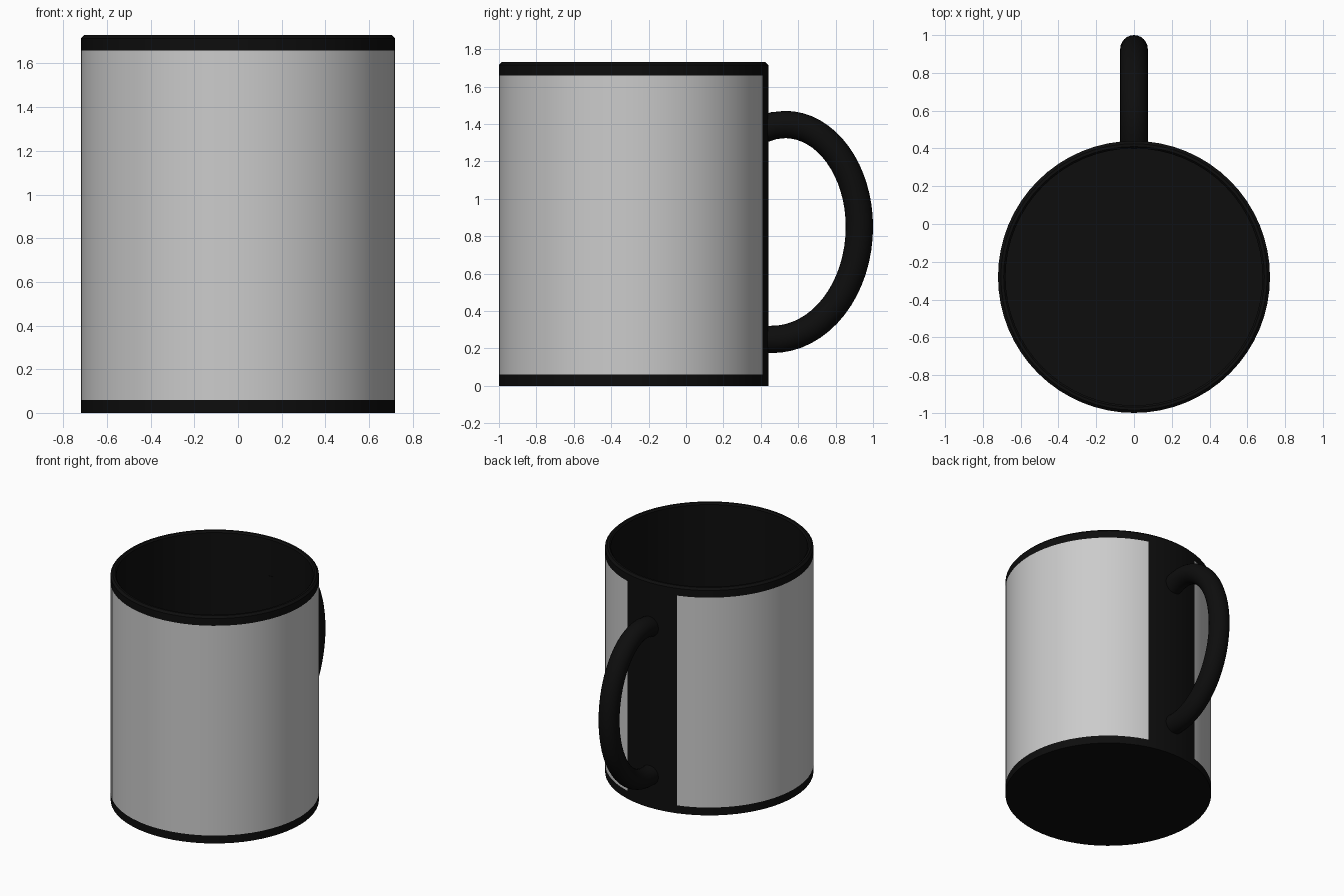
import bpy, bmesh, math
from mathutils import Vector

if "Cube" in bpy.data.objects:
    bpy.data.objects.remove(bpy.data.objects["Cube"])

def material(name, rgb):
    m = bpy.data.materials.new(name)
    m.diffuse_color = (*rgb, 1)
    m.use_nodes = True
    m.node_tree.nodes["Principled BSDF"].inputs["Base Color"].default_value = m.diffuse_color
    return m

BLACK = material("glossy black", (0.004, 0.004, 0.004))
GREY = material("light grey", (0.60, 0.60, 0.60))

def finish(name, bm, mats):
    bmesh.ops.recalc_face_normals(bm, faces=bm.faces)
    me = bpy.data.meshes.new(name)
    bm.to_mesh(me)
    bm.free()
    ob = bpy.data.objects.new(name, me)
    bpy.context.collection.objects.link(ob)
    for m in mats:
        me.materials.append(m)
    bpy.ops.object.select_all(action='DESELECT')
    ob.select_set(True)
    bpy.context.view_layer.objects.active = ob
    bpy.ops.object.shade_smooth_by_angle(angle=math.radians(35))
    return ob

def skin(bm, rings):
    """Join closed rings of vertices and cap both ends."""
    n = len(rings[0])
    for a, b in zip(rings, rings[1:]):
        for i in range(n):
            j = (i + 1) % n
            bm.faces.new((a[i], a[j], b[j], b[i]))
    bm.faces.new(rings[0])
    bm.faces.new(rings[-1])

# mug body: hollow lathe with a printed panel that leaves a strip at the handle
CY, R, H, SEG = -0.28, 0.72, 1.73, 64
profile = [(R, 0), (R, 0.06), (R, 1.66), (R, H - 0.015), (R - 0.015, H),
           (R - 0.03, H), (R - 0.04, H - 0.012), (R - 0.04, 0.05)]
bm = bmesh.new()
rings = []
for r, z in profile:
    rings.append([bm.verts.new((r * math.sin(2 * math.pi * i / SEG),
                                CY + r * math.cos(2 * math.pi * i / SEG), z))
                  for i in range(SEG)])
skin(bm, rings)
for f in bm.faces:
    c = f.calc_center_median()
    x, y = c.x, c.y - CY
    outside = math.hypot(x, y) > R - 0.01
    away = abs(math.atan2(x, y)) > math.radians(16.875)
    f.material_index = int(outside and away and 0.06 < c.z < 1.66)
finish("mug_body", bm, [BLACK, GREY])

# handle: round tube swept along two quarter ellipses
path = [Vector((0, 0.42, 1.375)), Vector((0, 0.47, 1.391))]
for i in range(17):
    t = math.pi / 2 * i / 16
    path.append(Vector((0, 0.53 + 0.397 * math.sin(t), 0.85 + 0.547 * math.cos(t))))
for i in range(1, 17):
    t = math.pi / 2 * i / 16
    path.append(Vector((0, 0.46 + 0.467 * math.cos(t), 0.85 - 0.602 * math.sin(t))))
path.append(Vector((0, 0.42, 0.248)))
bm = bmesh.new()
rings = []
side = Vector((1, 0, 0))
for i, p in enumerate(path):
    tangent = (path[min(i + 1, len(path) - 1)] - path[max(i - 1, 0)]).normalized()
    out = side.cross(tangent)
    rings.append([bm.verts.new(p + 0.073 * (side * math.cos(a) + out * math.sin(a)))
                  for a in (2 * math.pi * k / 24 for k in range(24))])
skin(bm, rings)
finish("handle", bm, [BLACK])
